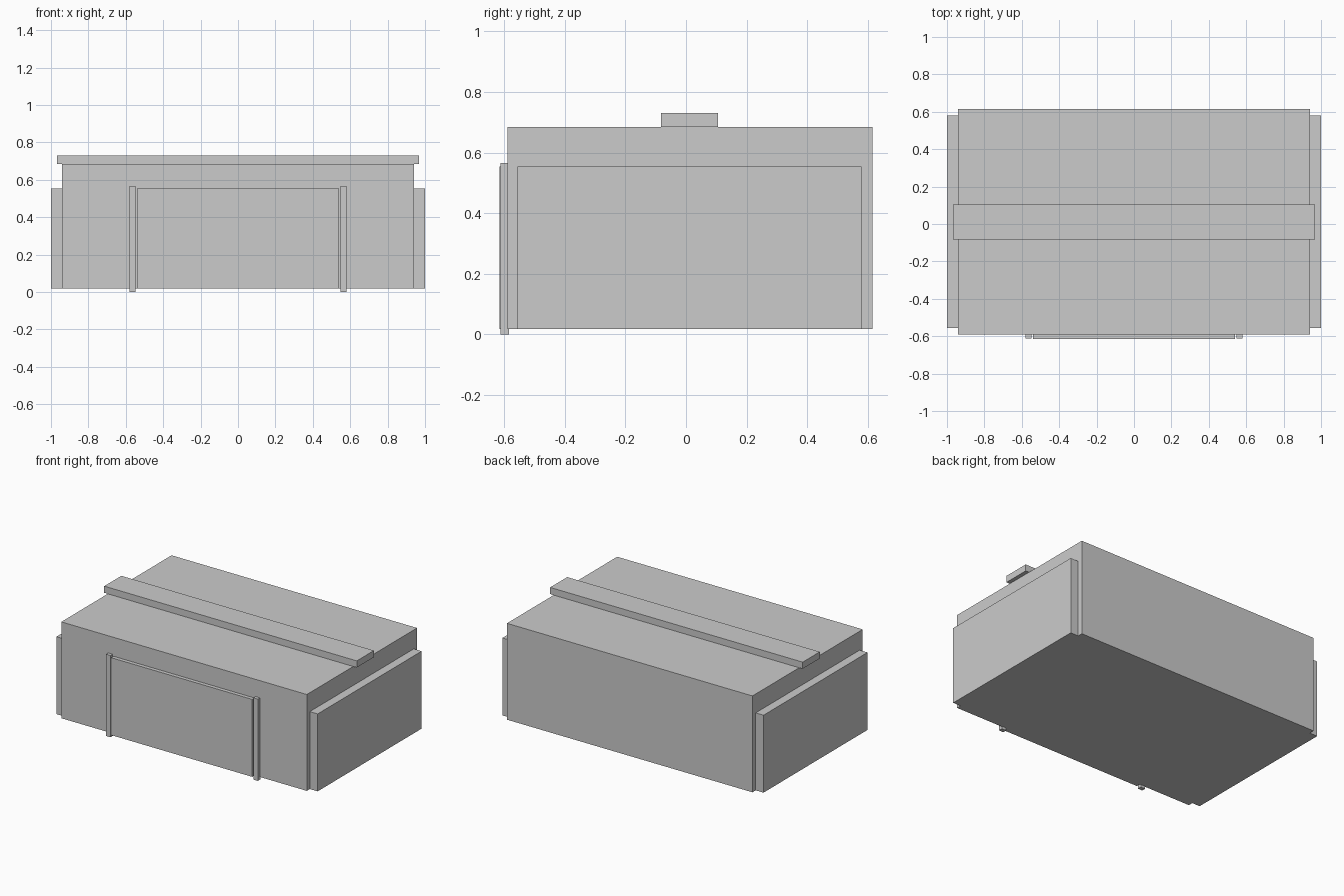
import bpy

if "Cube" in bpy.data.objects:
    bpy.data.objects.remove(bpy.data.objects["Cube"])


def box(name, x, y, z):
    """Axis-aligned box from (min, max) ranges."""
    bpy.ops.mesh.primitive_cube_add(size=1, location=[(a + b) / 2 for a, b in (x, y, z)])
    ob = bpy.context.object
    ob.name = name
    ob.scale = [b - a for a, b in (x, y, z)]
    bpy.ops.object.transform_apply(location=False, rotation=False, scale=True)
    return ob


# Main block and the strip across its top
box("main_body", (-0.94, 0.94), (-0.59, 0.616), (0.018, 0.685))
box("top_strip", (-0.967, 0.967), (-0.082, 0.105), (0.685, 0.731))

# Front door panel
box("front_panel", (-0.54, 0.54), (-0.616, -0.59), (0.018, 0.554))

# Side panels and door posts, mirrored left and right
for side, s in (("left", -1), ("right", 1)):
    box(side + "_side_panel", sorted((s * 0.94, s * 1.0)), (-0.557, 0.58), (0.018, 0.554))
    box(side + "_door_post", sorted((s * 0.547, s * 0.581)), (-0.613, -0.585), (0.0, 0.566))
